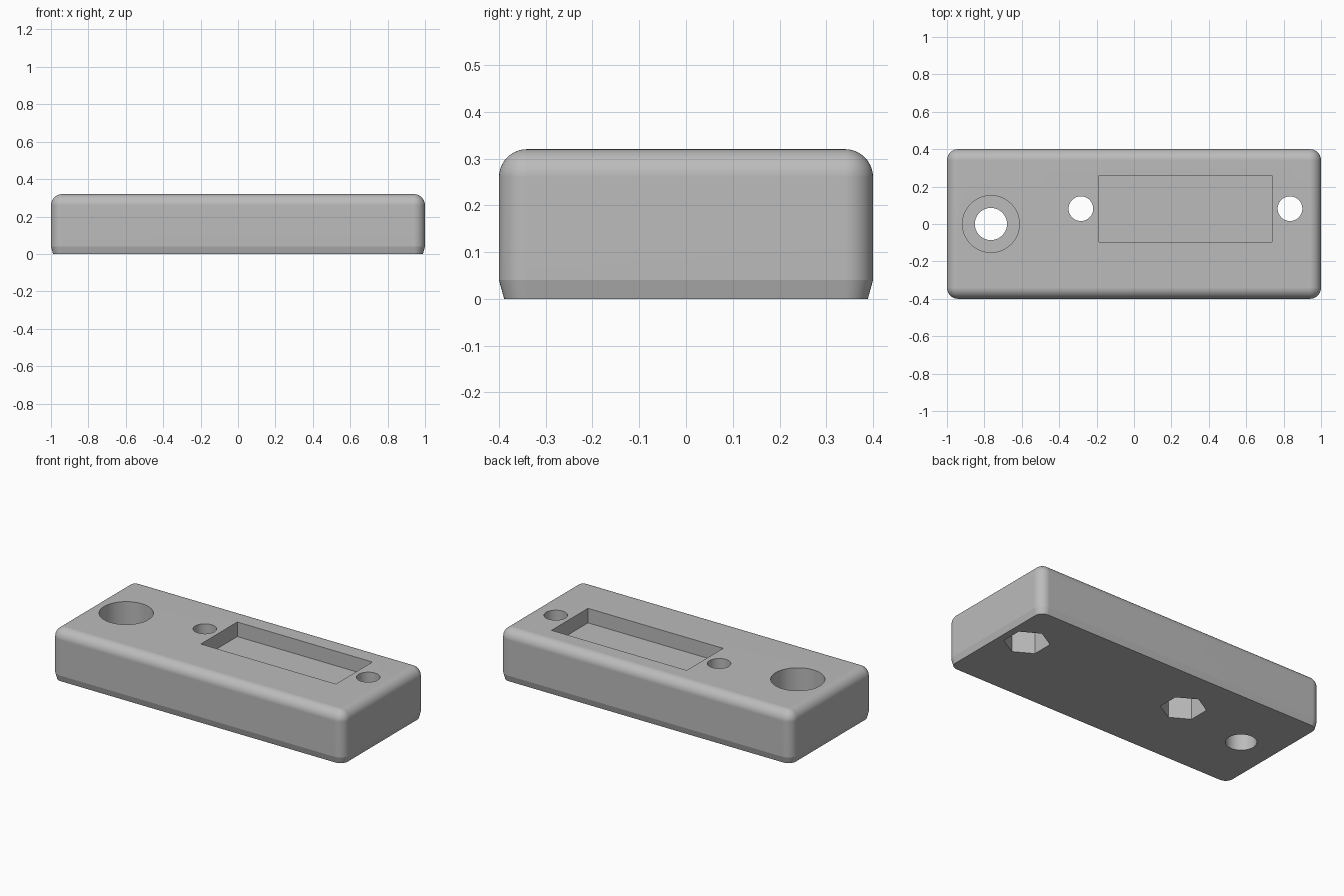
import bpy, bmesh, math

if "Cube" in bpy.data.objects:
    bpy.data.objects.remove(bpy.data.objects["Cube"])

HALF_X, HALF_Y, HEIGHT, FILLET = 1.0, 0.4, 0.32, 0.06
SEGS = 10

grey = bpy.data.materials.new("plain grey")
grey.use_nodes = True
grey.diffuse_color = (0.5, 0.5, 0.5, 1)
grey.node_tree.nodes["Principled BSDF"].inputs["Base Color"].default_value = (0.5, 0.5, 0.5, 1)


def finish(name, bm):
    bmesh.ops.remove_doubles(bm, verts=bm.verts, dist=1e-5)
    bmesh.ops.recalc_face_normals(bm, faces=bm.faces)
    mesh = bpy.data.meshes.new(name)
    bm.to_mesh(mesh)
    bm.free()
    mesh.materials.append(grey)
    obj = bpy.data.objects.new(name, mesh)
    bpy.context.collection.objects.link(obj)
    return obj


def rounded_ring(bm, inset, z):
    """Rounded rectangle whose corner radius shrinks with the inset."""
    ring = []
    for start, (sx, sy) in enumerate([(1, 1), (-1, 1), (-1, -1), (1, -1)]):
        for i in range(SEGS + 1):
            a = math.pi / 2 * (start + i / SEGS)
            r = FILLET - inset
            ring.append(bm.verts.new((sx * (HALF_X - FILLET) + r * math.cos(a),
                                      sy * (HALF_Y - FILLET) + r * math.sin(a), z)))
    return ring


def prism_cutter(name, x, y, radius, z0, z1, sides=64, turn=0.0):
    bm = bmesh.new()
    rings = []
    for z in (z0, z1):
        angles = [turn + 2 * math.pi * i / sides for i in range(sides)]
        rings.append([bm.verts.new((x + radius * math.cos(a), y + radius * math.sin(a), z))
                      for a in angles])
        bm.faces.new(rings[-1])
    for i in range(sides):
        j = (i + 1) % sides
        bm.faces.new((rings[0][i], rings[0][j], rings[1][j], rings[1][i]))
    return finish(name, bm)


def box_cutter(name, x0, x1, y0, y1, z0, z1):
    bm = bmesh.new()
    bmesh.ops.create_cube(bm, size=1)
    for v in bm.verts:
        v.co = (x1 if v.co.x > 0 else x0, y1 if v.co.y > 0 else y0, z1 if v.co.z > 0 else z0)
    return finish(name, bm)


# Body: tapered foot, straight walls, filleted top
profile = [(0.011, 0.0), (0.0, 0.04)]
for i in range(SEGS + 1):
    a = math.pi / 2 * i / SEGS
    profile.append((FILLET * (1 - math.cos(a)), HEIGHT - FILLET * (1 - math.sin(a))))
bm = bmesh.new()
rings = [rounded_ring(bm, inset, z) for inset, z in profile]
count = len(rings[0])
for low, high in zip(rings, rings[1:]):
    for i in range(count):
        j = (i + 1) % count
        bm.faces.new((low[i], low[j], high[j], high[i]))
bm.faces.new(rings[0])
bm.faces.new(rings[-1])
body = finish("housing_block", bm)

# Cutters: rectangular pocket, stepped bore, two screw holes with nut traps
cutters = [
    box_cutter("pocket_cutter", -0.187, 0.738, -0.096, 0.26, HEIGHT - 0.09, 0.5),
    prism_cutter("counterbore_cutter", -0.765, 0, 0.152, 0.13, 0.5),
    prism_cutter("bore_cutter", -0.765, 0, 0.086, -0.1, 0.2),
]
for x in (-0.284, 0.834):
    cutters.append(prism_cutter("screw_hole_cutter", x, 0.082, 0.066, -0.1, 0.5))
    cutters.append(prism_cutter("nut_trap_cutter", x, 0.082, 0.128, -0.1, 0.16, 6, math.pi / 2))

bpy.ops.object.select_all(action="DESELECT")
bpy.context.view_layer.objects.active = body
body.select_set(True)
for cutter in cutters:
    cut = body.modifiers.new("cut", "BOOLEAN")
    cut.operation = "DIFFERENCE"
    cut.solver = "EXACT"
    cut.object = cutter
    bpy.ops.object.modifier_apply(modifier=cut.name)
    bpy.data.objects.remove(cutter)

# Smooth fillets and bores, crisp edges elsewhere
bpy.ops.object.shade_smooth_by_angle(angle=math.radians(12))
weighted = body.modifiers.new("even_shading", "WEIGHTED_NORMAL")
weighted.keep_sharp = True
